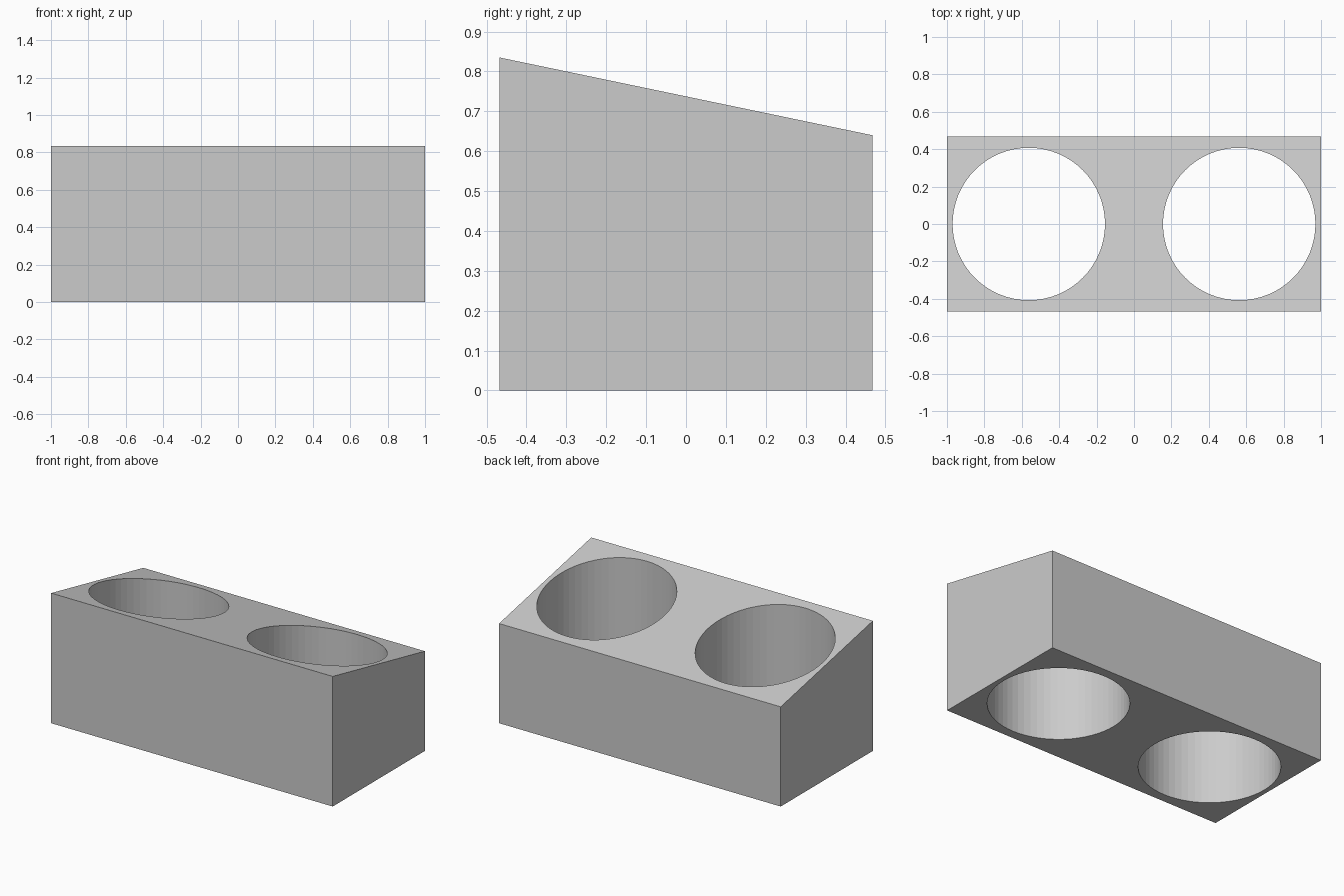
import bpy
import bmesh

HALF_X, HALF_Y = 1.0, 0.4675
FRONT_Z, BACK_Z = 0.835, 0.64
HOLE_X, HOLE_R = 0.5625, 0.4075

cube = bpy.data.objects.get("Cube")
if cube:
    bpy.data.objects.remove(cube, do_unlink=True)

# Single grey material
grey = bpy.data.materials.new("light_grey")
grey.use_nodes = True
colour = (0.6, 0.6, 0.6, 1.0)
grey.diffuse_color = colour
grey.node_tree.nodes["Principled BSDF"].inputs["Base Color"].default_value = colour


def add_object(name, bm):
    bmesh.ops.recalc_face_normals(bm, faces=bm.faces)
    mesh = bpy.data.meshes.new(name)
    bm.to_mesh(mesh)
    bm.free()
    mesh.materials.append(grey)
    obj = bpy.data.objects.new(name, mesh)
    bpy.context.collection.objects.link(obj)
    return obj


# Block with sloping top: side profile extruded along x
bm = bmesh.new()
profile = [(-HALF_Y, 0), (HALF_Y, 0), (HALF_Y, BACK_Z), (-HALF_Y, FRONT_Z)]
side = bm.faces.new([bm.verts.new((-HALF_X, y, z)) for y, z in profile])
extruded = bmesh.ops.extrude_face_region(bm, geom=[side])["geom"]
moved = [v for v in extruded if isinstance(v, bmesh.types.BMVert)]
bmesh.ops.translate(bm, verts=moved, vec=(2 * HALF_X, 0, 0))
# Keep the starting cap so the solid stays closed
if not side.is_valid or len(bm.faces) < 6:
    bm.verts.ensure_lookup_table()
    bmesh.ops.holes_fill(bm, edges=[e for e in bm.edges if e.is_boundary])
block = add_object("holder_block", bm)

# Two round through holes
for label, sign in (("left", 1), ("right", -1)):
    bpy.ops.mesh.primitive_cylinder_add(
        vertices=64, radius=HOLE_R, depth=2, location=(sign * HOLE_X, 0, 0.4))
    cutter = bpy.context.object
    cutter.name = label + "_hole_cutter"
    cutter.hide_render = True
    cutter.data.materials.append(grey)
    cut = block.modifiers.new(label + "_hole", "BOOLEAN")
    cut.operation = "DIFFERENCE"
    cut.solver = "EXACT"
    cut.object = cutter
    bpy.context.view_layer.objects.active = block
    bpy.ops.object.modifier_apply(modifier=cut.name)
    bpy.data.objects.remove(cutter, do_unlink=True)
